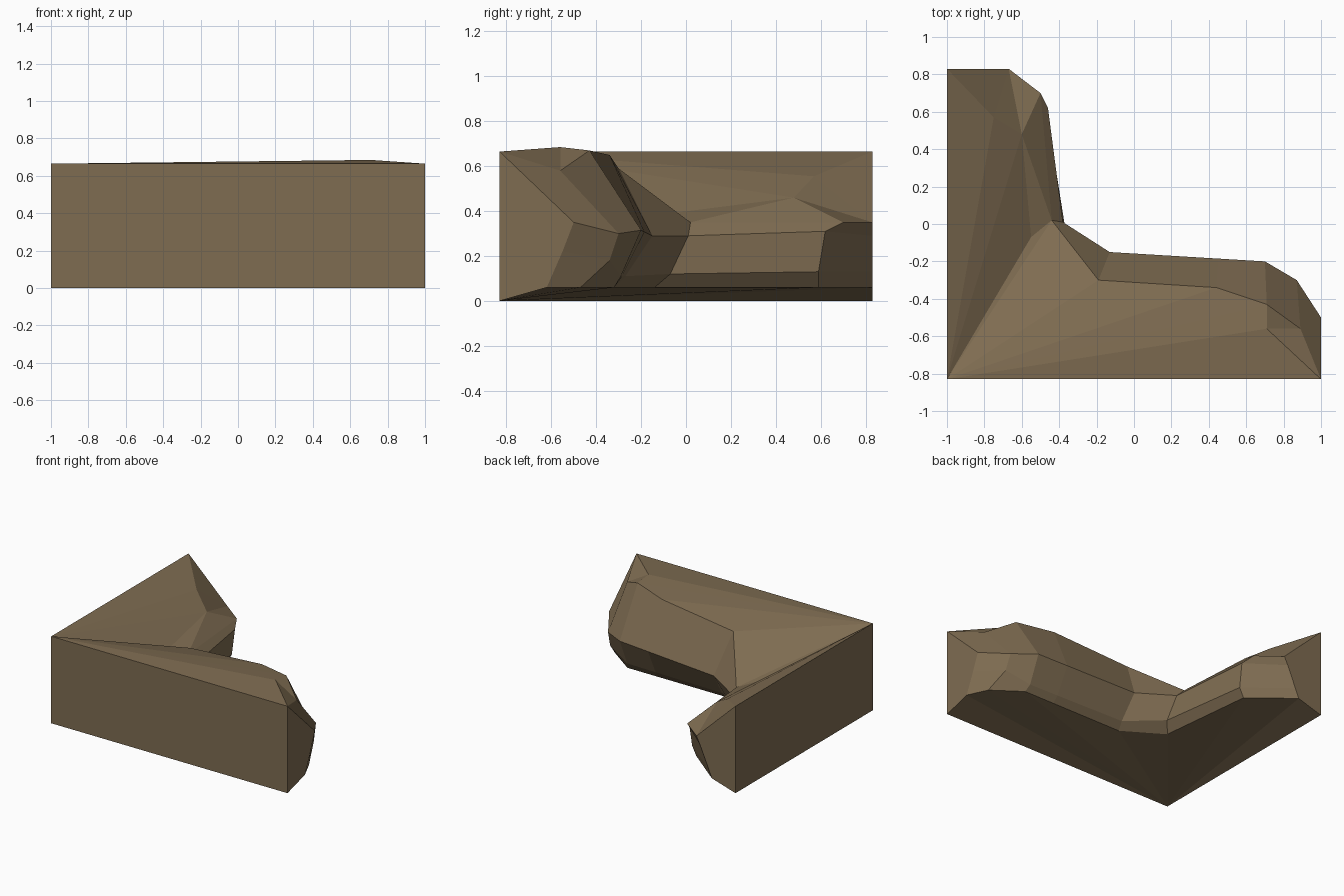
import bpy
import bmesh
from mathutils import Vector

default_cube = bpy.data.objects.get("Cube")
if default_cube:
    bpy.data.objects.remove(default_cube, do_unlink=True)

# Earth colour
earth = bpy.data.materials.new("earth_brown")
earth.use_nodes = True
earth_colour = (0.21, 0.15, 0.083, 1.0)
earth.diffuse_color = earth_colour
shader = earth.node_tree.nodes["Principled BSDF"]
shader.inputs["Base Color"].default_value = earth_colour
shader.inputs["Roughness"].default_value = 0.9

TOP, SIDE, FRONT = 0.665, -1.0, -0.83

# Cross-sections along the bank: brow, bulge, undercut, foot
sections = [
    [(1, FRONT, TOP), (1, -.5, .35), (1, -.55, .22), (1, -.62, .06)],
    [(.89, -.56, .58), (.87, -.3, .3), (.88, -.34, .18), (.93, -.47, .06)],
    [(.71, -.43, .67), (.7, -.2, .315), (.7, -.29, .11), (.72, -.32, .06)],
    [(-.19, -.3, .59), (-.13, -.15, .29), (-.115, -.27, .11), (-.13, -.32, .06)],
    [(-.44, .02, .35), (-.38, .01, .29), (-.36, -.07, .12), (-.42, -.14, .06)],
    [(-.5, .7, .35), (-.46, .62, .31), (-.465, .59, .13), (-.5, .59, .06)],
    [(-.67, .83, .35), (-.7, .83, .29), (-.77, .83, .13), (-.8, .83, .06)],
]

# Extra section along the front arm, with a raised brow
middle = [Vector(a).lerp(Vector(b), 0.3) for a, b in zip(sections[2], sections[3])]
middle[0] = Vector((.44, -.34, .65))
sections.insert(3, middle)

bm = bmesh.new()


def point(x, y, z):
    return bm.verts.new((x, y, z))


def fan(centre, rim):
    """Fill a fan of triangles from one point to a chain of points."""
    for a, b in zip(rim, rim[1:]):
        bm.faces.new((centre, a, b))


rings = [[point(*p) for p in section] for section in sections]
brow = [ring[0] for ring in rings]
foot = [ring[-1] for ring in rings]

# Back-wall corners and the loose points of the upper surface
corner_top = point(SIDE, FRONT, TOP)
corner_base = point(SIDE, FRONT, 0)
front_end_top = brow[0]
front_end_base = point(1, FRONT, 0)
side_end_top = point(SIDE, .83, TOP)
side_end_base = point(SIDE, .83, 0)
ridge = point(.71, -.56, .685)
valley = point(-.55, -.07, .39)
upper_slope = point(-.75, .57, .555)
lower_slope = point(-.6, .48, .46)

# Inner bank face
for ring, following in zip(rings, rings[1:]):
    for row in range(len(ring) - 1):
        bm.faces.new((ring[row], ring[row + 1], following[row + 1], following[row]))

# Sloping upper surface
fan(corner_top, [front_end_top, ridge, *brow[2:6], valley,
                 lower_slope, upper_slope, side_end_top])
fan(ridge, brow[:3])
fan(lower_slope, [valley, *brow[5:], upper_slope])
fan(upper_slope, [brow[-1], side_end_top])

# Underside
fan(corner_base, [front_end_base, *foot, side_end_base])

# Straight walls and both end faces
bm.faces.new((corner_base, front_end_base, front_end_top, corner_top))
bm.faces.new((corner_base, corner_top, side_end_top, side_end_base))
bm.faces.new((*rings[0], front_end_base))
bm.faces.new((side_end_top, *rings[-1], side_end_base))

bmesh.ops.recalc_face_normals(bm, faces=bm.faces[:])
mesh = bpy.data.meshes.new("corner_bank")
bm.to_mesh(mesh)
bm.free()
mesh.materials.append(earth)
bank = bpy.data.objects.new("corner_bank", mesh)
bpy.context.scene.collection.objects.link(bank)
